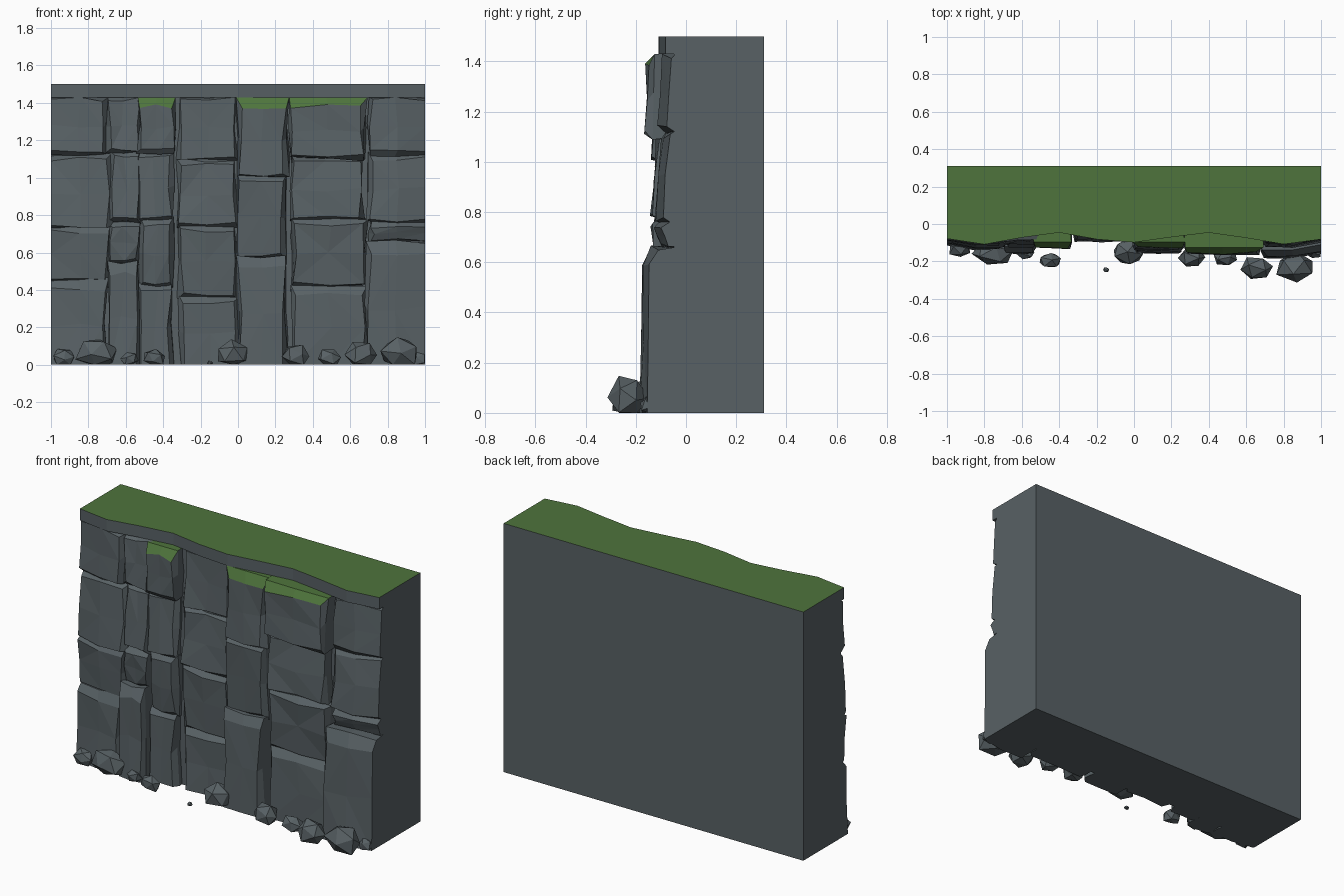
import bpy, bmesh, random, math
from mathutils import Euler

if "Cube" in bpy.data.objects:
    bpy.data.objects.remove(bpy.data.objects["Cube"])

random.seed(11)


def material(name, col):
    m = bpy.data.materials.new(name)
    m.diffuse_color = (*col, 1)
    m.use_nodes = True
    m.node_tree.nodes["Principled BSDF"].inputs["Base Color"].default_value = m.diffuse_color
    return m


STONE = material("grey stone", (0.098, 0.12, 0.13))
GRASS = material("grass green", (0.077, 0.175, 0.045))


def jit(a):
    return random.uniform(-a, a)


def clamp(v, lo, hi):
    return max(lo, min(hi, v))


def finish(bm, name, grass_rule=None):
    bmesh.ops.recalc_face_normals(bm, faces=bm.faces)
    bm.normal_update()
    for f in bm.faces:
        f.material_index = int(bool(grass_rule and grass_rule(f)))
    me = bpy.data.meshes.new(name)
    bm.to_mesh(me)
    bm.free()
    me.materials.append(STONE)
    me.materials.append(GRASS)
    bpy.context.collection.objects.link(bpy.data.objects.new(name, me))


def bridge(bm, a, b):
    for i in range(len(a)):
        j = (i + 1) % len(a)
        bm.faces.new((a[i], a[j], b[j], b[i]))


def wall(name, base, wave, z0, z1, rough=0, rule=None):
    """Upright slab with a flat back and a wavy front edge."""
    bm = bmesh.new()
    xs = [-1 + i / 5 for i in range(11)]
    outline = [(1, 0.31), (-1, 0.31)] + [(x, base - wave * math.cos(math.tau * x / 0.8) + jit(rough)) for x in xs]
    lo, hi = [[bm.verts.new((x, y, z)) for x, y in outline] for z in (z0, z1)]
    bm.faces.new(lo)
    bm.faces.new(hi)
    bridge(bm, lo, hi)
    finish(bm, name, rule)


def block(name, x0, x1, z0, z1, ybot, ytop, slope, grass):
    """Stone block: cracked front grid, bevelled rim, back buried in the wall."""
    bm = bmesh.new()
    nx, nz, bevel = 2, 2, 0.016

    def vert(u, v, y, ins, drop):
        x = x0 + ins + (x1 - x0 - 2 * ins) * u + jit(0.013)
        z = z0 + ins + (z1 - drop - z0 - ins) * v + jit(0.013)
        if (x0 <= -1 and u == 0) or (x1 >= 1 and u == 1):
            x = x0 if u == 0 else x1
        if z0 == 0 and v == 0:
            z = 0
        return bm.verts.new((clamp(x, -1, 1), y, clamp(z, 0, 1.43)))

    def front(u, v):
        y = ybot + (ytop - ybot) * v
        outer = (x0 <= -1 and u == 0) or (x1 >= 1 and u == 1)
        return y + 0.03 if outer else y          # ends of the wall fall back

    grid = [[vert(i / nx, k / nz, front(i / nx, k / nz) + jit(0.008), bevel, slope)
             for i in range(nx + 1)] for k in range(nz + 1)]
    for k in range(nz):
        for i in range(nx):
            q = [grid[k][i], grid[k][i + 1], grid[k + 1][i + 1], grid[k + 1][i]]
            s = random.randint(0, 1)
            q = q[s:] + q[:s]
            bm.faces.new(q[:3])
            bm.faces.new((q[0], q[2], q[3]))
    loop = ([(0, i) for i in range(nx)] + [(k, nx) for k in range(nz)]
            + [(nz, i) for i in range(nx, 0, -1)] + [(k, 0) for k in range(nz, 0, -1)])
    ring = [grid[k][i] for k, i in loop]
    for back in (False, True):
        nxt = [vert(i / nx, k / nz, 0 if back else min(-0.04, front(i / nx, k / nz) + 0.03), 0, 0)
               for k, i in loop]
        bridge(bm, ring, nxt)
        ring = nxt
    bm.faces.new(ring)
    finish(bm, name, (lambda f: f.normal.z > 0.35 and f.calc_center_median().z > 1.3) if grass else None)


def boulder(name, x, y, r):
    """Angular rock on the ground: turned, squashed icosphere with merged facets."""
    bm = bmesh.new()
    turn = Euler((jit(3), jit(3), jit(3))).to_matrix()
    for v in bmesh.ops.create_icosphere(bm, subdivisions=1, radius=r)["verts"]:
        p = turn @ (v.co * random.uniform(0.86, 1.14))
        v.co = (clamp(x + p.x, -1, 1), y + p.y * 0.72, max(0, 0.55 * r + 0.82 * p.z))
    bmesh.ops.dissolve_limit(bm, angle_limit=0.4, verts=bm.verts, edges=bm.edges)
    finish(bm, name)


# solid wall and the overhanging cap with its grass top
wall("cliff_body", -0.047, 0.005, 0, 1.44)
wall("cliff_cap", -0.076, 0.028, 1.43, 1.5, 0.006, lambda f: f.normal.z > 0.5)

# stone columns: left, right, foot depth, usual depth, joint heights, depth of a grassy top block (0 = none)
columns = [
    (-1, -0.69, 0.14, 0.115, (0.45, 0.73, 1.12), 0),
    (-0.69, -0.53, 0.16, 0.11, (0.54, 0.76, 1.13), 0),
    (-0.54, -0.34, 0.10, 0.10, (0.42, 0.77, 1.13), 0.125),
    (-0.32, -0.01, 0.085, 0.08, (0.36, 0.74, 1.09), 0),
    (0, 0.26, 0.155, 0.115, (0.57, 1.0), 0.125),
    (0.28, 0.68, 0.13, 0.125, (0.42, 0.77, 1.10), 0.155),
    (0.69, 1, 0.18, 0.11, (0.65, 0.76, 1.12), 0),
]
for c, (x0, x1, foot, usual, joints, grassy) in enumerate(columns):
    levels = [0, *joints, 1.43]
    for k in range(len(levels) - 1):
        last = k == len(levels) - 2
        lean = 0.012 if k % 2 else -0.012             # blocks lean out and back in turn
        low, high, slope = usual - lean, usual + lean, 0.03
        if k == 0:
            low, high, slope = foot, foot - 0.01, foot * 0.4
        elif grassy and last:
            low, high, slope = grassy + 0.008, grassy, 0.06
        elif last:
            low, high, slope = usual, usual - 0.02, 0.02
        block(f"stone_column_{c + 1}_block_{k + 1}", x0 + jit(0.015) * (x0 > -1), x1 + jit(0.015) * (x1 < 1),
              levels[k], levels[k + 1] + 0.01, -low, -high, slope, grassy and last)

# fallen rocks: x, y, radius
rocks = [(-0.93, -0.135, 0.065), (-0.75, -0.15, 0.11), (-0.58, -0.155, 0.05), (-0.45, -0.195, 0.06),
         (-0.15, -0.245, 0.018), (-0.03, -0.15, 0.10), (0.31, -0.18, 0.08), (0.49, -0.18, 0.065),
         (0.66, -0.235, 0.095), (0.87, -0.23, 0.11), (0.96, -0.15, 0.05)]
for i, r in enumerate(rocks):
    boulder(f"fallen_rock_{i + 1}", *r)
